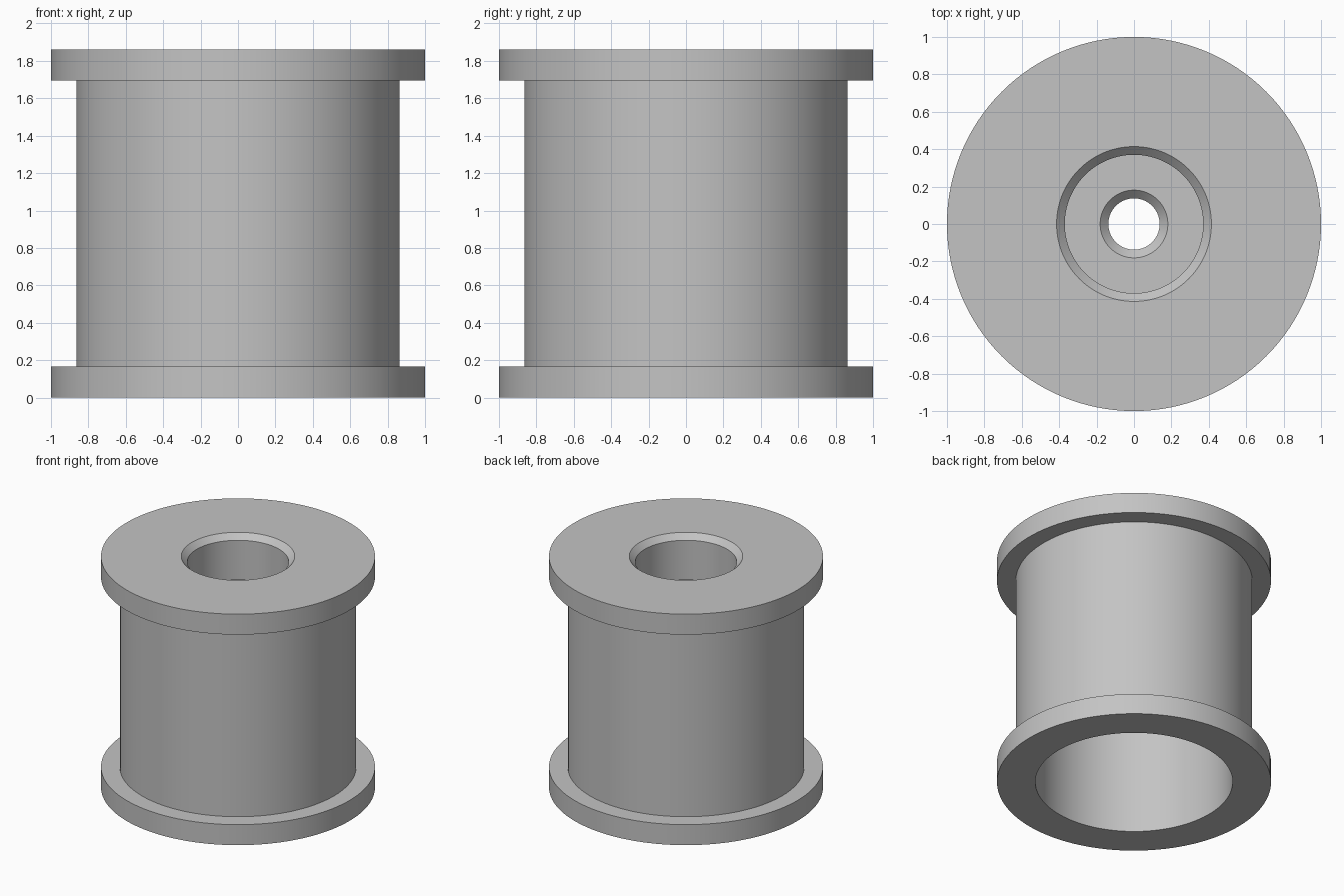
import bpy
import bmesh
import math

cube = bpy.data.objects.get("Cube")
if cube:
    bpy.data.objects.remove(cube, do_unlink=True)

GREY = (0.55, 0.55, 0.55, 1.0)
metal = bpy.data.materials.new("plain grey")
metal.use_nodes = True
metal.diffuse_color = GREY
metal.node_tree.nodes["Principled BSDF"].inputs["Base Color"].default_value = GREY


def lathe(name, profile, segments=128):
    """Spin a closed (radius, height) profile around the z axis."""
    bm = bmesh.new()
    verts = [bm.verts.new((r, 0, z)) for r, z in profile]
    edges = [bm.edges.new((a, b)) for a, b in zip(verts, verts[1:] + verts[:1])]
    bmesh.ops.spin(bm, geom=verts + edges, cent=(0, 0, 0), axis=(0, 0, 1),
                   angle=math.tau, steps=segments, use_merge=True)
    bmesh.ops.remove_doubles(bm, verts=bm.verts, dist=0.0001)
    bmesh.ops.recalc_face_normals(bm, faces=bm.faces)
    mesh = bpy.data.meshes.new(name)
    bm.to_mesh(mesh)
    bm.free()
    mesh.materials.append(metal)
    obj = bpy.data.objects.new(name, mesh)
    bpy.context.collection.objects.link(obj)
    bpy.ops.object.select_all(action="DESELECT")
    obj.select_set(True)
    bpy.context.view_layer.objects.active = obj
    bpy.ops.object.shade_smooth_by_angle(angle=math.radians(30))
    return obj


HEIGHT, FLANGE = 1.86, 0.165
FLANGE_R, BODY_R, BORE_R = 1.0, 0.863, 0.72
RECESS_R, HOLE_R, CHAMFER = 0.37, 0.137, 0.044
RECESS_FLOOR, BORE_CEILING = 1.5, 1.3

# Flanged spool: outer wall, top recess, chamfered through hole, wide lower bore
lathe("flanged_spool", [
    (BORE_R, 0), (FLANGE_R, 0), (FLANGE_R, FLANGE), (BODY_R, FLANGE),
    (BODY_R, HEIGHT - FLANGE), (FLANGE_R, HEIGHT - FLANGE), (FLANGE_R, HEIGHT),
    (RECESS_R + CHAMFER, HEIGHT), (RECESS_R, HEIGHT - CHAMFER),
    (RECESS_R, RECESS_FLOOR), (HOLE_R + CHAMFER, RECESS_FLOOR),
    (HOLE_R, RECESS_FLOOR - CHAMFER), (HOLE_R, BORE_CEILING),
    (BORE_R, BORE_CEILING),
])
